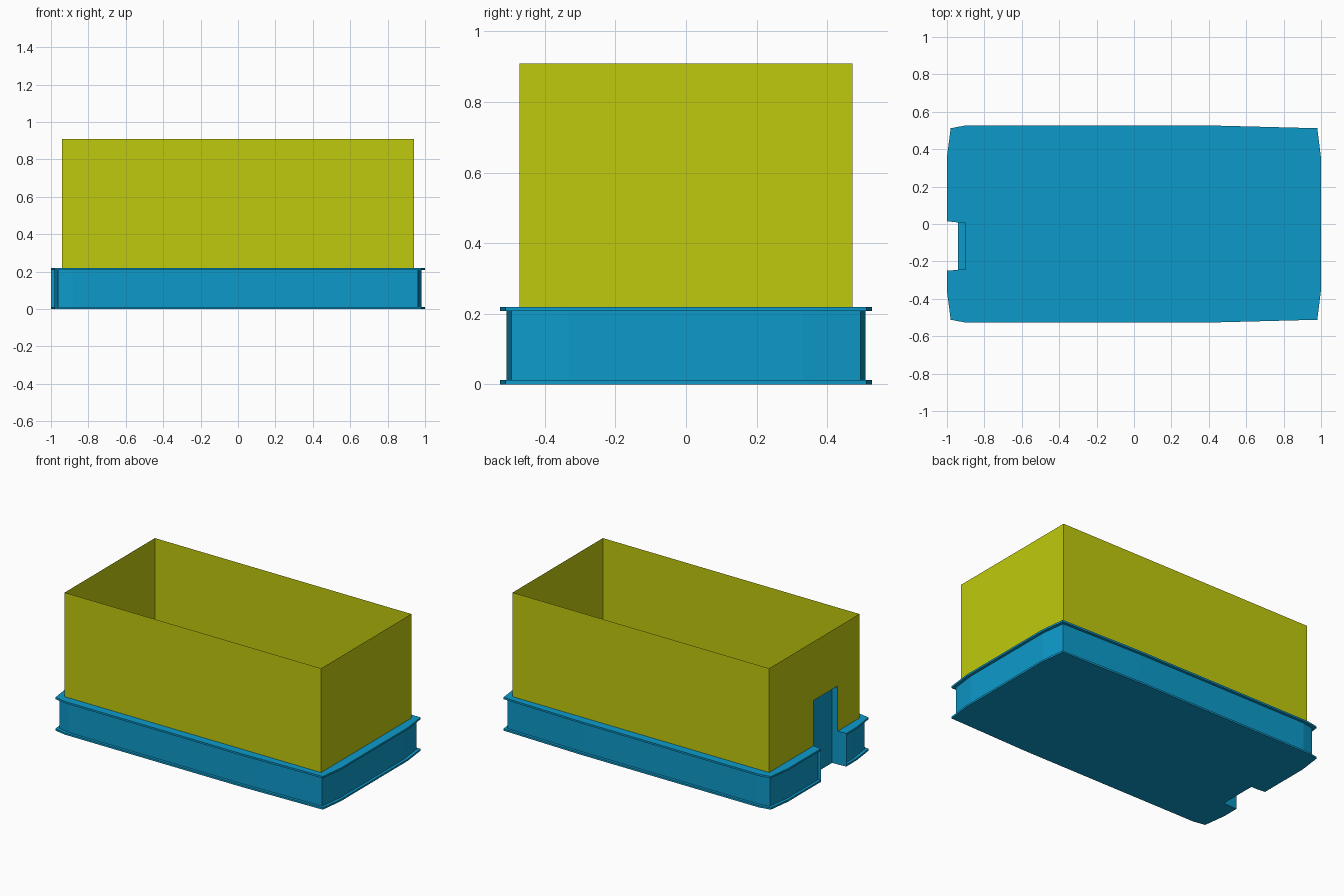
import bpy
import bmesh

if "Cube" in bpy.data.objects:
    bpy.data.objects.remove(bpy.data.objects["Cube"], do_unlink=True)


def material(name, rgb):
    mat = bpy.data.materials.new(name)
    mat.use_nodes = True
    mat.diffuse_color = (*rgb, 1)
    mat.node_tree.nodes["Principled BSDF"].inputs["Base Color"].default_value = (*rgb, 1)
    return mat


def finish(name, bm, mat):
    mesh = bpy.data.meshes.new(name)
    bm.to_mesh(mesh)
    bm.free()
    mesh.materials.append(mat)
    obj = bpy.data.objects.new(name, mesh)
    bpy.context.collection.objects.link(obj)
    return obj


def face(bm, points):
    return bm.faces.new([bm.verts.new(p) for p in points])


blue = material("blue", (0.004, 0.323, 0.591))
yellow = material("yellow green", (0.527, 0.591, 0.004))

# Shared dimensions
BASE_TOP, WALL_TOP, DOOR_TOP = 0.22, 0.91, 0.52
WALL_X, WALL_Y = 0.94, 0.472
DOOR_FRONT, DOOR_BACK, RECESS_X = -0.245, 0.008, -0.9
FLANGE, INSET = 0.012, 0.018

# Base outline, counter-clockwise; the rim points step inwards between the flanges
rim = [(-1, -0.253), (-1, -0.36), (-0.98, -0.512), (-0.9, -0.527), (0.4, -0.527),
       (0.98, -0.512), (1, -0.35), (1, 0.35), (0.98, 0.512), (0.4, 0.527),
       (-0.9, 0.527), (-0.98, 0.512), (-1, 0.36), (-1, 0.018)]
notch = [(-1, 0.015), (-WALL_X, DOOR_BACK), (RECESS_X, DOOR_BACK),
         (RECESS_X, DOOR_FRONT), (-WALL_X, DOOR_FRONT), (-1, -0.25)]


def step_in(x, y, d):
    dy = d if abs(y) > 0.3 else 0
    return (x - d * (1 if x > 0 else -1), y - dy * (1 if y > 0 else -1))


# Base: one flanged channel section lofted around the outline
bm = bmesh.new()
section = [(0, 0), (FLANGE, 0), (FLANGE, INSET), (BASE_TOP - FLANGE, INSET),
           (BASE_TOP - FLANGE, 0), (BASE_TOP, 0)]
rings = []
for z, d in section:
    outline = [step_in(x, y, d) for x, y in rim] + notch
    rings.append([bm.verts.new((x, y, z)) for x, y in outline])
count = len(rings[0])
for low, high in zip(rings, rings[1:]):
    for i in range(count):
        j = (i + 1) % count
        bm.faces.new((low[i], low[j], high[j], high[i]))
bm.faces.new(rings[0][::-1])
bm.faces.new(rings[-1])
bmesh.ops.remove_doubles(bm, verts=bm.verts, dist=0.0005)
bmesh.ops.recalc_face_normals(bm, faces=bm.faces)
finish("base", bm, blue)

# Walls: thin open-topped sheet box with a doorway in one end
bm = bmesh.new()
corners = [(-WALL_X, -WALL_Y), (WALL_X, -WALL_Y), (WALL_X, WALL_Y), (-WALL_X, WALL_Y)]
for (ax, ay), (bx, by) in zip(corners, corners[1:]):
    face(bm, [(ax, ay, BASE_TOP), (bx, by, BASE_TOP), (bx, by, WALL_TOP), (ax, ay, WALL_TOP)])
for y0, y1, z0 in ((WALL_Y, DOOR_BACK, BASE_TOP), (DOOR_BACK, DOOR_FRONT, DOOR_TOP),
                   (DOOR_FRONT, -WALL_Y, BASE_TOP)):
    face(bm, [(-WALL_X, y0, z0), (-WALL_X, y1, z0), (-WALL_X, y1, WALL_TOP), (-WALL_X, y0, WALL_TOP)])
bmesh.ops.remove_doubles(bm, verts=bm.verts, dist=0.0005)
finish("walls", bm, yellow)

# Doorway recess: back panel, two jambs and a cap
bm = bmesh.new()
path = [(-WALL_X, DOOR_BACK), (RECESS_X, DOOR_BACK), (RECESS_X, DOOR_FRONT), (-WALL_X, DOOR_FRONT)]
for (ax, ay), (bx, by) in zip(path, path[1:]):
    face(bm, [(ax, ay, BASE_TOP), (bx, by, BASE_TOP), (bx, by, DOOR_TOP), (ax, ay, DOOR_TOP)])
face(bm, [(x, y, DOOR_TOP) for x, y in path])
bmesh.ops.remove_doubles(bm, verts=bm.verts, dist=0.0005)
finish("doorway_recess", bm, blue)
